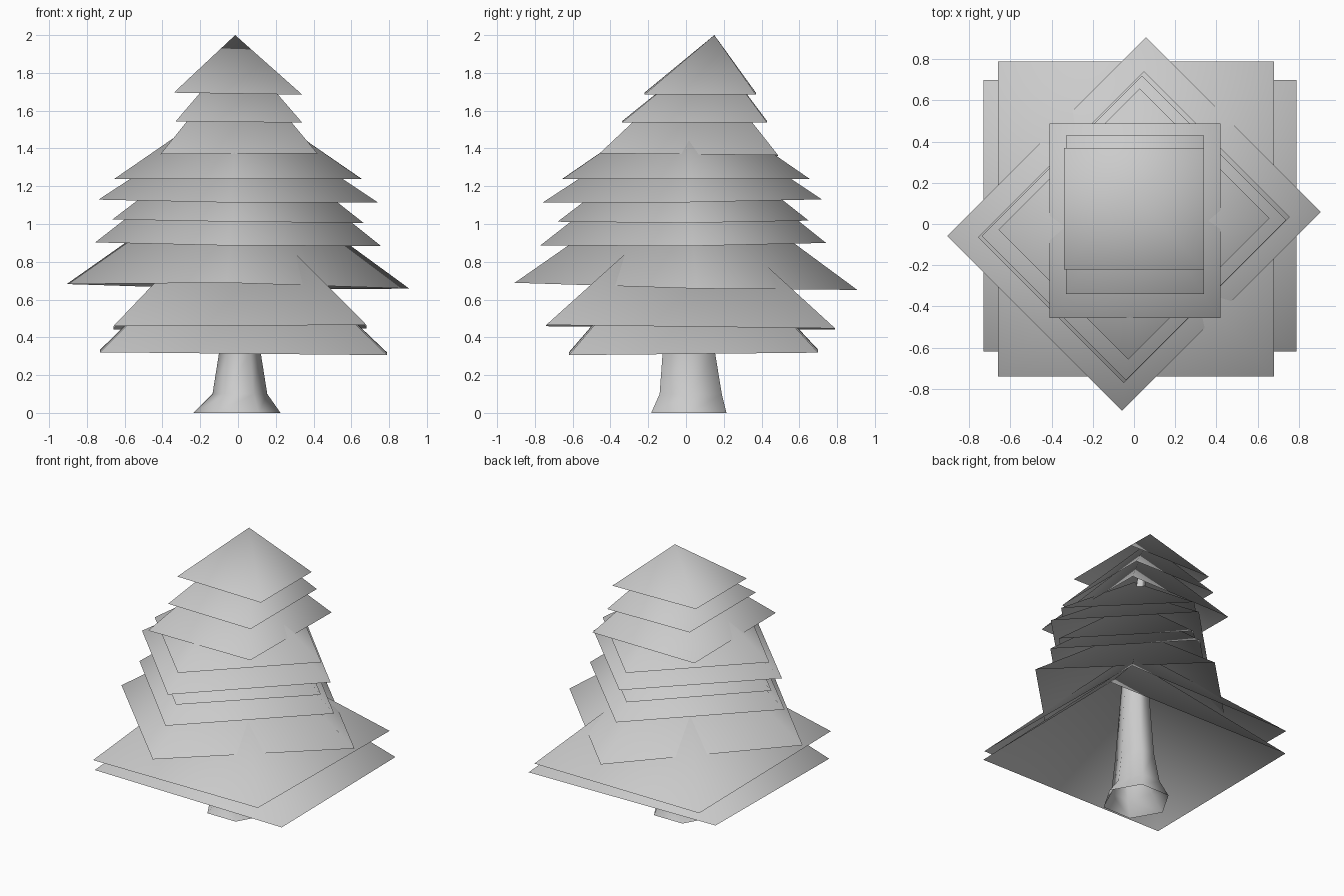
import bpy
import math
from mathutils import Vector

cube = bpy.data.objects.get("Cube")
if cube:
    bpy.data.objects.remove(cube)

grey = bpy.data.materials.new("light_grey")
grey.use_nodes = True
grey.diffuse_color = (0.6, 0.6, 0.6, 1)
grey.node_tree.nodes["Principled BSDF"].inputs["Base Color"].default_value = (0.6, 0.6, 0.6, 1)


def add_mesh(name, verts, faces):
    mesh = bpy.data.meshes.new(name)
    mesh.from_pydata(verts, [], faces)
    mesh.materials.append(grey)
    mesh.shade_smooth()
    obj = bpy.data.objects.new(name, mesh)
    bpy.context.collection.objects.link(obj)
    return obj


def branch_layer(name, centre, size, z, tilt, apex, turn=0):
    """Open four-sided pyramid over a slightly tilted rectangle."""
    c, s = math.cos(turn), math.sin(turn)
    rim = []
    for sx, sy in ((-1, -1), (1, -1), (1, 1), (-1, 1)):
        u, v = sx * size[0] / 2, sy * size[1] / 2
        x, y = u * c - v * s, u * s + v * c
        rim.append((centre[0] + x, centre[1] + y, z + tilt[0] * x + tilt[1] * y))
    add_mesh(name, rim + [apex], [(i, (i + 1) % 4, 4) for i in range(4)])


# Branch layers, bottom to top: centre, size, rim height, tilt, apex
square = [
    ((0.03, 0.04), (1.52, 1.32), 0.32, (-0.01, 0.01), (0.01, 0.02, 1.06)),
    ((0.01, 0.025), (1.34, 1.53), 0.453, (0.005, -0.012), (0, 0.02, 1.15)),
]
diagonal = [
    ((0, 0), (1.365, 1.20), 0.67, (-0.012, -0.02), (0, 0, 1.32)),
    ((0, -0.015), (1.14, 1.0), 0.893, (-0.013, 0.01), (0, 0, 1.49)),
    ((0, -0.015), (0.98, 0.90), 1.015, (-0.014, 0.005), (0, 0, 1.53)),
    ((0, -0.02), (1.10, 0.99), 1.122, (-0.01, 0.012), (0, 0, 1.61)),
    ((0, 0), (0.97, 0.89), 1.237, (0, 0), (0, 0, 1.69)),
]
crown = [
    ((0.005, 0.015), (0.83, 0.945), 1.367, (0.005, -0.01), (0, 0.08, 1.88)),
    ((0.005, 0.045), (0.67, 0.77), 1.54, (-0.01, 0), (0, 0.14, 1.93)),
    ((0, 0.075), (0.68, 0.59), 1.69, (-0.015, 0), (-0.015, 0.15, 2.0)),
]
for group, layers, turn in (("lower", square, 0),
                            ("middle", diagonal, math.radians(45)),
                            ("crown", crown, 0)):
    for i, layer in enumerate(layers):
        branch_layer(f"{group}_branches_{i + 1}", *layer, turn)

# Trunk: open six-sided tube, flared at the foot: z, centre y, x radius, y radius
SIDES = 6
rings = [(0, 0.015, 0.23, 0.23), (0.1, 0.025, 0.145, 0.19),
         (0.32, 0.015, 0.11, 0.16), (1.0, 0.02, 0.08, 0.09), (1.8, 0.1, 0.02, 0.02)]
verts = []
for i, (z, cy, rx, ry) in enumerate(rings):
    for k in range(SIDES):
        a = math.tau * k / SIDES
        cx = -0.005 if i == 0 else 0.01
        verts.append(Vector((cx + rx * math.cos(a), cy + ry * math.sin(a), z)))
faces = [(r * SIDES + k, r * SIDES + (k + 1) % SIDES,
          (r + 1) * SIDES + (k + 1) % SIDES, (r + 1) * SIDES + k)
         for r in range(len(rings) - 1) for k in range(SIDES)]
add_mesh("trunk", verts, faces)
